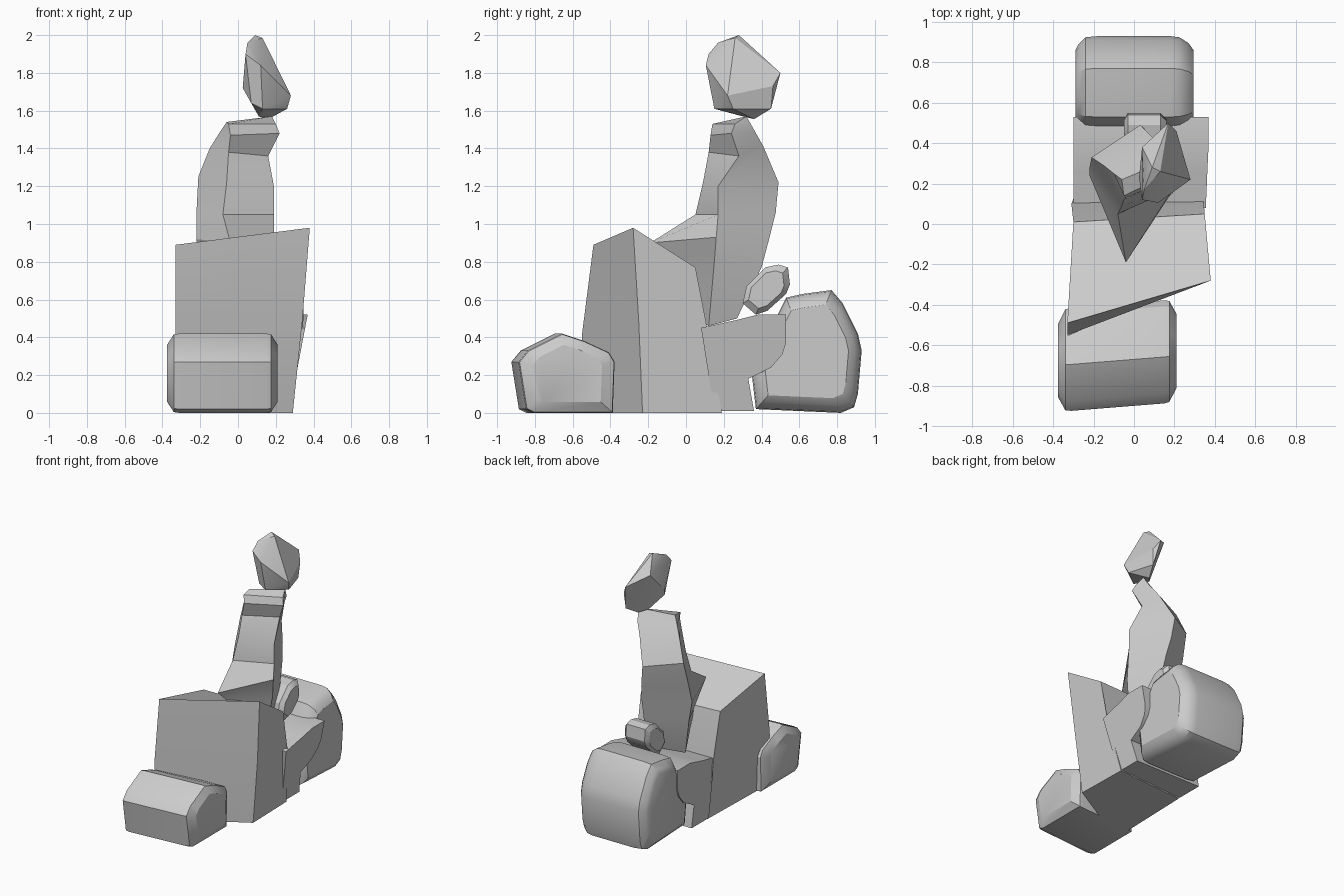
import bpy, bmesh, math


def finish(name, bm, angle=28):
    bmesh.ops.recalc_face_normals(bm, faces=bm.faces[:])
    me = bpy.data.meshes.new(name)
    bm.to_mesh(me)
    bm.free()
    ob = bpy.data.objects.new(name, me)
    bpy.context.collection.objects.link(ob)
    bpy.ops.object.select_all(action='DESELECT')
    ob.select_set(True)
    bpy.context.view_layer.objects.active = ob
    bpy.ops.object.shade_smooth_by_angle(angle=math.radians(angle))
    return ob


def loft(name, sections):
    """Skin a list of equal-length rings and cap both ends."""
    bm = bmesh.new()
    rings = [[bm.verts.new(p) for p in s] for s in sections]
    n = len(rings[0])
    for a, b in zip(rings, rings[1:]):
        for i in range(n):
            j = (i + 1) % n
            bm.faces.new((a[i], a[j], b[j], b[i]))
    bm.faces.new(rings[0])
    bm.faces.new(rings[-1])
    return finish(name, bm)


def hull(name, pts):
    bm = bmesh.new()
    for p in pts:
        bm.verts.new(p)
    res = bmesh.ops.convex_hull(bm, input=bm.verts[:])
    junk = [g for g in res["geom_interior"] if isinstance(g, bmesh.types.BMVert)]
    bmesh.ops.delete(bm, geom=junk, context='VERTS')
    bmesh.ops.dissolve_limit(bm, angle_limit=math.radians(4), verts=bm.verts[:], edges=bm.edges[:])
    return finish(name, bm)


def side_block(name, profile, stations, skew=0.0):
    """Loft a y-z profile along x; stations are (x, scale) with optional skew of y by x."""
    ys, zs = [p[0] for p in profile], [p[1] for p in profile]
    cy, cz = (min(ys) + max(ys)) / 2, (min(zs) + max(zs)) / 2
    return loft(name, [[(x, cy + (y - cy) * s + skew * x, cz + (z - cz) * s)
                        for y, z in profile] for x, s in stations])


# Front block, slightly turned, with bulging ends
side_block("front_block",
           [(-0.86, 0.02), (-0.82, 0.0), (-0.40, 0.0), (-0.39, 0.27), (-0.42, 0.32),
            (-0.55, 0.38), (-0.67, 0.42), (-0.85, 0.33), (-0.90, 0.27)],
           [(-0.375, 0.72), (-0.34, 0.98), (-0.31, 1), (0.15, 1), (0.175, 0.98), (0.21, 0.72)], 0.08)

# Main body: right side taller and further back than the left
left = [(-0.31, -0.57, 0.0), (-0.33, -0.55, 0.42), (-0.33, -0.49, 0.89),
        (-0.30, 0.01, 0.78), (-0.31, 0.10, 0.48), (-0.29, 0.15, 0.0)]
right = [(0.29, -0.23, 0.0), (0.34, -0.25, 0.48), (0.38, -0.28, 0.98),
         (0.35, 0.05, 0.77), (0.345, 0.11, 0.46), (0.28, 0.19, 0.0)]
loft("main_body", [left, right])

# Seat shelf bridging the body and rear block, narrowing to its foot
shelf = [(0.08, 0.45), (0.26, 0.49), (0.38, 0.52), (0.53, 0.52), (0.53, 0.37), (0.51, 0.31),
         (0.45, 0.24), (0.33, 0.18), (0.36, 0.01), (0.15, 0.01)]
loft("seat_shelf", [[(-0.30, y, z) for y, z in shelf],
                    [(0.27 + 0.19 * z, y, z) for y, z in shelf]])

# Rear block
side_block("rear_block",
           [(0.37, 0.02), (0.35, 0.19), (0.45, 0.45), (0.53, 0.61), (0.62, 0.63), (0.77, 0.65),
            (0.83, 0.58), (0.91, 0.42), (0.93, 0.33), (0.91, 0.10), (0.89, 0.03), (0.82, 0.0)],
           [(-0.29, 0.76), (-0.275, 0.86), (-0.24, 0.98), (-0.18, 1), (0.18, 1), (0.225, 0.98),
            (0.27, 0.88), (0.295, 0.76)])

# Small rounded pad behind the torso
side_block("rear_pad",
           [(0.30, 0.58), (0.32, 0.67), (0.42, 0.77), (0.49, 0.785), (0.54, 0.77),
            (0.55, 0.68), (0.53, 0.63), (0.43, 0.54), (0.37, 0.52)],
           [(-0.05, 0.75), (-0.03, 1), (0.13, 1), (0.16, 0.75)])

# Torso: four-sided rings (front, right, back, left) from hips to neck
loft("torso", [
    [(-0.04, 0.05, 0.50), (0.14, 0.12, 0.46), (0.09, 0.27, 0.50), (-0.15, 0.22, 0.50)],
    [(-0.05, -0.05, 0.78), (0.19, 0.15, 0.80), (0.08, 0.40, 0.77), (-0.20, 0.25, 0.77)],
    [(-0.04, -0.19, 0.90), (0.19, 0.16, 0.93), (0.07, 0.44, 0.92), (-0.22, 0.24, 0.92)],
    [(-0.08, 0.05, 1.05), (0.19, 0.17, 1.05), (0.05, 0.475, 1.06), (-0.22, 0.28, 1.06)],
    [(-0.06, 0.09, 1.22), (0.19, 0.17, 1.20), (0.03, 0.49, 1.22), (-0.21, 0.33, 1.25)],
    [(-0.05, 0.12, 1.38), (0.16, 0.28, 1.36), (0.11, 0.41, 1.41), (-0.15, 0.29, 1.40)],
    [(-0.04, 0.13, 1.47), (0.22, 0.24, 1.48), (0.16, 0.365, 1.49), (-0.10, 0.25, 1.48)],
    [(-0.05, 0.14, 1.53), (0.20, 0.26, 1.53), (0.18, 0.32, 1.57), (-0.06, 0.22, 1.54)],
])

# Faceted head
hull("head", [
    (0.09, 0.28, 2.0), (0.05, 0.17, 1.96), (0.13, 0.26, 1.985), (0.12, 0.105, 1.84),
    (0.04, 0.12, 1.90), (0.025, 0.23, 1.72), (0.04, 0.38, 1.88), (0.17, 0.50, 1.80),
    (0.21, 0.46, 1.73), (0.28, 0.22, 1.68), (0.26, 0.25, 1.61), (0.13, 0.15, 1.61),
    (0.16, 0.36, 1.555), (0.11, 0.30, 1.57), (0.20, 0.45, 1.61), (0.07, 0.16, 1.64),
    (0.19, 0.24, 1.87)])
